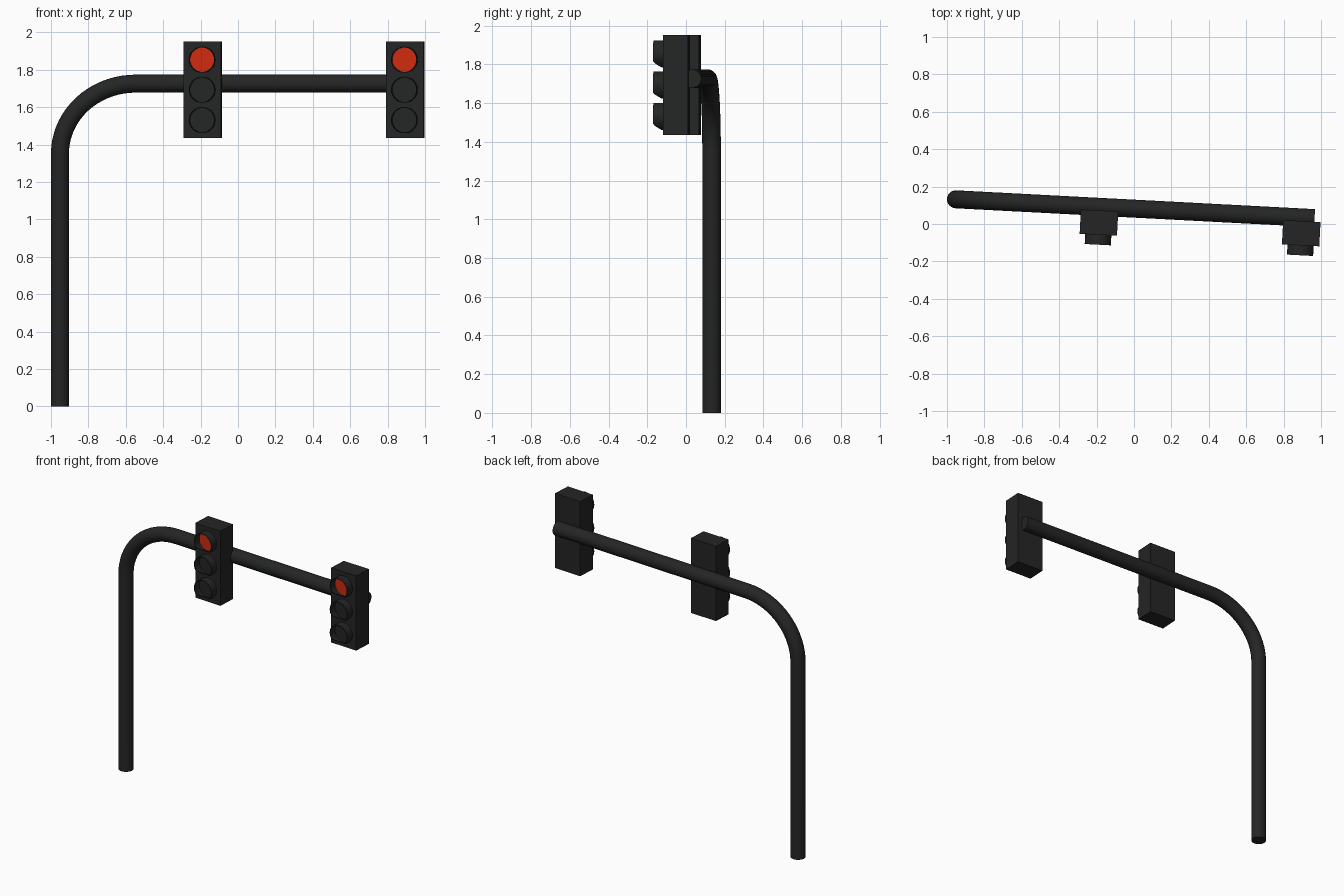
import bpy, bmesh, math
from mathutils import Matrix, Vector

if "Cube" in bpy.data.objects:
    bpy.data.objects.remove(bpy.data.objects["Cube"])


def material(name, rgb):
    m = bpy.data.materials.new(name)
    m.diffuse_color = (*rgb, 1)
    m.use_nodes = True
    m.node_tree.nodes["Principled BSDF"].inputs["Base Color"].default_value = m.diffuse_color
    return m


BLACK = material("dark_grey_metal", (0.018, 0.0185, 0.0185))
RED = material("red_glass", (0.62, 0.024, 0.005))

# Local frame: origin at pole foot, x along the arm, -y towards the front
FRAME = Matrix.Translation((-0.952, 0.132, 0)) @ Matrix.Rotation(math.radians(-3), 4, 'Z')


def finish(bm, name, mat):
    bmesh.ops.recalc_face_normals(bm, faces=bm.faces)
    bm.transform(FRAME)
    me = bpy.data.meshes.new(name)
    bm.to_mesh(me)
    bm.free()
    me.materials.append(mat)
    ob = bpy.data.objects.new(name, me)
    bpy.context.collection.objects.link(ob)
    bpy.context.view_layer.objects.active = ob
    for o in bpy.context.selected_objects:
        o.select_set(False)
    ob.select_set(True)
    bpy.ops.object.shade_smooth_by_angle(angle=math.radians(35))
    return ob


def skin(bm, rings, loop=False):
    """Bridge a list of equal closed vertex rings."""
    pairs = list(zip(rings, rings[1:]))
    if loop:
        pairs.append((rings[-1], rings[0]))
    n = len(rings[0])
    for a, b in pairs:
        for i in range(n):
            j = (i + 1) % n
            bm.faces.new((a[i], a[j], b[j], b[i]))


# Pole and arm: one bent tube
R, SIDES, ARM_Z = 0.048, 28, 1.726
RX, RZ, STEPS = 0.405, 0.375, 18
path = [(Vector((0, 0, 0)), Vector((0, 0, 1)))]
for k in range(STEPS + 1):
    a = k / STEPS * math.pi / 2
    path.append((Vector((RX * (1 - math.cos(a)), 0, ARM_Z - RZ + RZ * math.sin(a))),
                 Vector((RX * math.sin(a), 0, RZ * math.cos(a))).normalized()))
path.append((Vector((1.92, 0, ARM_Z)), Vector((1, 0, 0))))
bm = bmesh.new()
side = Vector((0, 1, 0))
rings = []
for p, t in path:
    up = side.cross(t)
    rings.append([bm.verts.new(p + R * (math.cos(q) * side + math.sin(q) * up))
                  for q in (2 * math.pi * i / SIDES for i in range(SIDES))])
skin(bm, rings)
bm.faces.new(rings[0])
bm.faces.new(rings[-1])
finish(bm, "pole_and_arm", BLACK)

# Signal heads
W, D, Z0, Z1 = 0.2, 0.13, 1.434, 1.952
HEAD_Y = -0.0845
FRONT = HEAD_Y - D / 2
LAMPS = (("top", 1.854, RED), ("middle", 1.693, BLACK), ("bottom", 1.531, BLACK))


def hood(name, x, z):
    """Thin visor ring, cut back at the bottom."""
    bm = bmesh.new()
    ro, ri, length, n = 0.07, 0.0655, 0.053, 32

    def ring(r, front):
        vs = []
        for i in range(n):
            q = 2 * math.pi * i / n
            dz = math.sin(q)
            cut = max(0.0, (-0.62 - dz) / 0.38)
            reach = length - 0.042 * cut if front else -0.003
            vs.append(bm.verts.new((x + r * math.cos(q), FRONT - reach, z + r * dz)))
        return vs

    skin(bm, [ring(ro, False), ring(ro, True), ring(ri, True), ring(ri, False)], loop=True)
    finish(bm, name, BLACK)


def lens(name, x, z, mat):
    bm = bmesh.new()
    bmesh.ops.create_cone(bm, cap_ends=True, segments=32, radius1=0.066, radius2=0.066,
                          depth=0.008, matrix=Matrix.Translation((x, FRONT, z))
                          @ Matrix.Rotation(math.pi / 2, 4, 'X'))
    finish(bm, name, mat)


for label, x in (("inner", 0.770), ("outer", 1.853)):
    # Housing box
    bm = bmesh.new()
    bmesh.ops.create_cube(bm, size=1, matrix=Matrix.Translation((x, HEAD_Y, (Z0 + Z1) / 2))
                          @ Matrix.Diagonal((W, D, Z1 - Z0, 1)))
    finish(bm, label + "_housing", BLACK)
    # Lamps with visors
    for pos, z, mat in LAMPS:
        lens(f"{label}_{pos}_lens", x, z, mat)
        hood(f"{label}_{pos}_visor", x, z)
